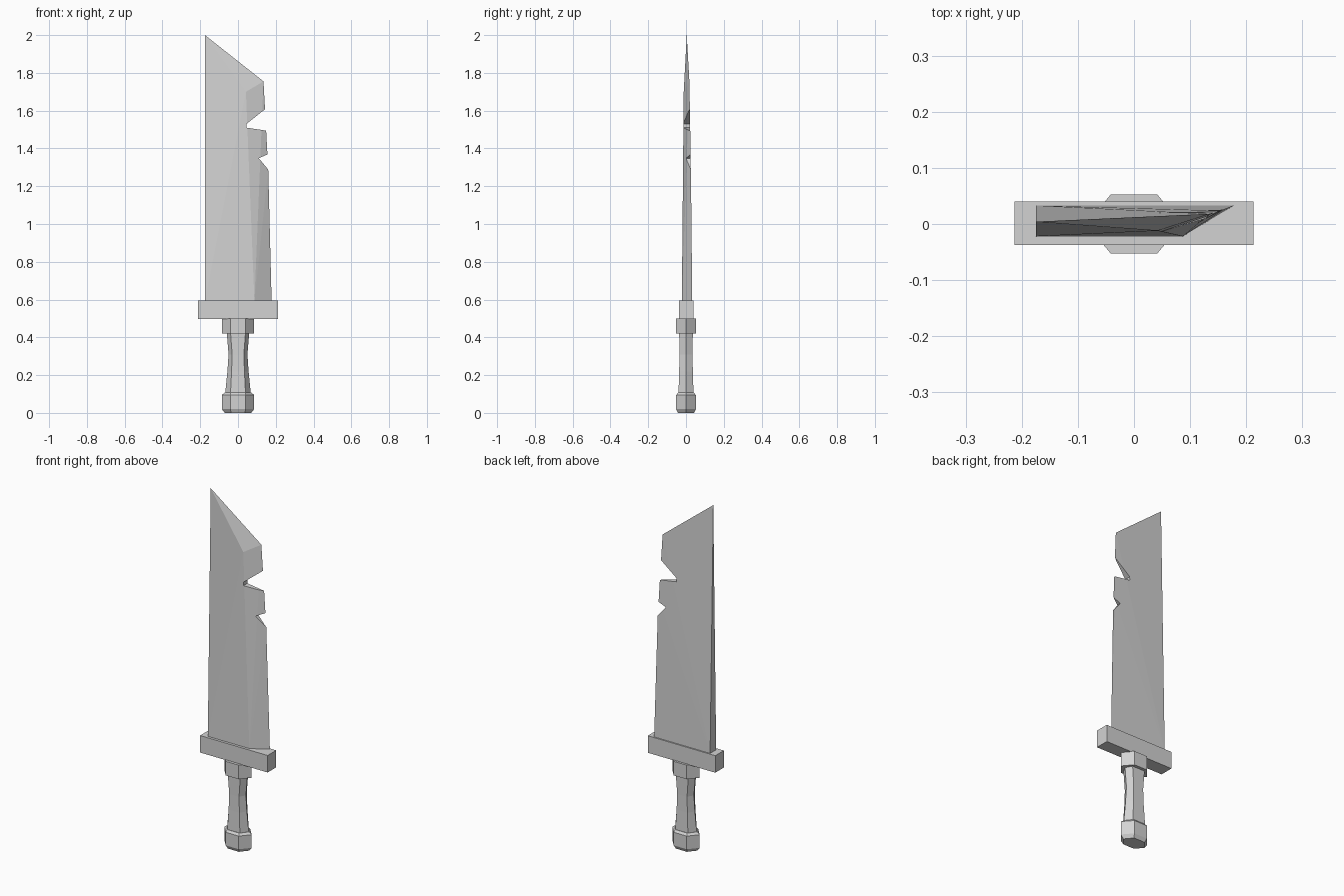
import bpy
import bmesh

if "Cube" in bpy.data.objects:
    bpy.data.objects.remove(bpy.data.objects["Cube"], do_unlink=True)

GREY = (0.65, 0.65, 0.65, 1)
steel = bpy.data.materials.new("grey steel")
steel.use_nodes = True
steel.diffuse_color = GREY
steel.node_tree.nodes["Principled BSDF"].inputs["Base Color"].default_value = GREY


def finish(bm, name):
    """Turn a bmesh into a flat shaded grey object."""
    bmesh.ops.recalc_face_normals(bm, faces=bm.faces)
    mesh = bpy.data.meshes.new(name)
    bm.to_mesh(mesh)
    bm.free()
    mesh.materials.append(steel)
    obj = bpy.data.objects.new(name, mesh)
    bpy.context.collection.objects.link(obj)
    return obj


def hex_loft(name, rings):
    """Stack of six-sided rings: height, point x, flat x, flat y."""
    bm = bmesh.new()
    loops = []
    for z, px, fx, fy in rings:
        outline = [(px, 0), (fx, fy), (-fx, fy), (-px, 0), (-fx, -fy), (fx, -fy)]
        loops.append([bm.verts.new((x, y, z)) for x, y in outline])
    for low, high in zip(loops, loops[1:]):
        for i in range(6):
            j = (i + 1) % 6
            bm.faces.new((low[i], low[j], high[j], high[i]))
    bm.faces.new(loops[0])
    bm.faces.new(loops[-1])
    return finish(bm, name)


def prism(name, outline, depth):
    """Extrude an x, z outline along y."""
    bm = bmesh.new()
    face = bm.faces.new([bm.verts.new((x, -depth, z)) for x, z in outline])
    grown = bmesh.ops.extrude_face_region(bm, geom=[face])["geom"]
    moved = [v for v in grown if isinstance(v, bmesh.types.BMVert)]
    bmesh.ops.translate(bm, verts=moved, vec=(0, 2 * depth, 0))
    return finish(bm, name)


# Handle
hex_loft("pommel", [(0, 0.07, 0.035, 0.042), (0.02, 0.086, 0.041, 0.052),
                    (0.095, 0.086, 0.041, 0.052), (0.107, 0.07, 0.038, 0.042)])
hex_loft("grip", [(0.1, 0.068, 0.04, 0.04), (0.22, 0.056, 0.034, 0.036),
                  (0.31, 0.05, 0.031, 0.035), (0.43, 0.06, 0.04, 0.036)])
hex_loft("collar", [(0.42, 0.086, 0.041, 0.053), (0.5, 0.086, 0.041, 0.053)])

# Cross guard
guard = prism("guard", [(-0.213, 0.498), (0.213, 0.498),
                        (0.213, 0.595), (-0.213, 0.595)], 0.0385)
guard.location.y = 0.0015

# Blade: flat back, front sharpened on one side from a ridge
points = {
    "spine_back": (-0.175, 0.033, 0.59), "spine_front": (-0.175, -0.022, 0.59),
    "ridge_low": (0.087, -0.022, 0.59), "ridge_high": (0.042, -0.012, 1.7),
    "edge_low": (0.178, 0.033, 0.59), "edge_mid": (0.16, 0.026, 1.29),
    "edge_step": (0.147, 0.024, 1.365), "edge_high": (0.135, 0.018, 1.755),
    "tip": (-0.175, 0.004, 2.0),
}
bm = bmesh.new()
v = {key: bm.verts.new(co) for key, co in points.items()}
for loop in (
    "spine_back edge_low edge_mid edge_step edge_high tip",
    "spine_front spine_back tip",
    "spine_front ridge_low ridge_high tip",
    "ridge_low edge_low edge_mid edge_step edge_high ridge_high",
    "ridge_high edge_high tip",
    "spine_back spine_front ridge_low edge_low",
):
    bm.faces.new([v[key] for key in loop.split()])
bmesh.ops.triangulate(bm, faces=bm.faces)
blade = finish(bm, "blade")

# Chips broken out of the cutting edge
chips = {
    "large_chip_cutter": [(0.045, 1.53), (0.045, 1.51), (0.245, 1.48), (0.24, 1.684)],
    "small_chip_cutter": [(0.11, 1.348), (0.21, 1.229), (0.21, 1.392)],
}
for name, outline in chips.items():
    cutter = prism(name, outline, 0.1)
    cutter.hide_render = True
    cutter.hide_set(True)
    cut = blade.modifiers.new(name, "BOOLEAN")
    cut.operation = "DIFFERENCE"
    cut.solver = "EXACT"
    cut.object = cutter
